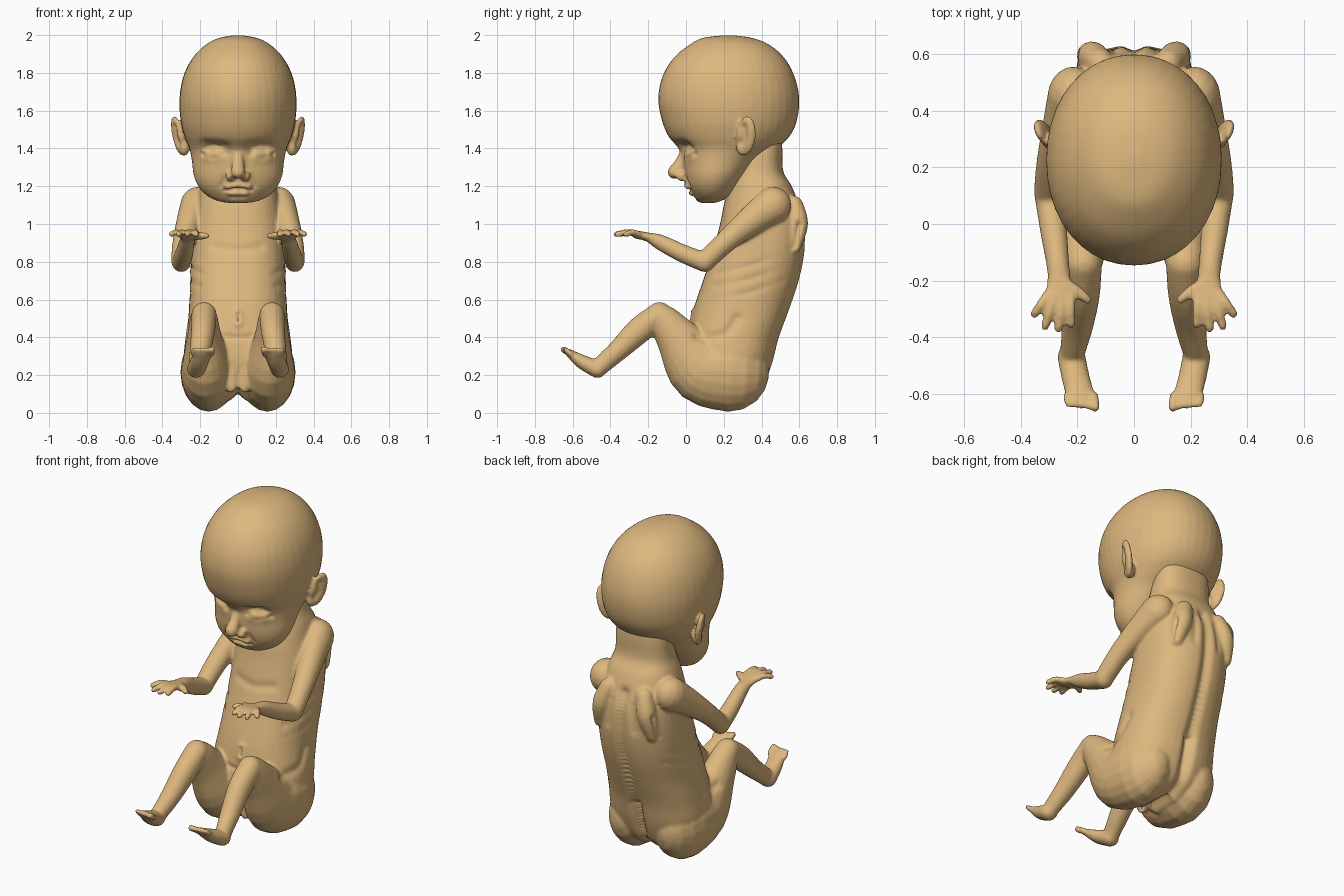
import bpy, bmesh, math
from mathutils import Vector, Matrix, kdtree

SKIN = bpy.data.materials.new("skin")
SKIN.diffuse_color = (0.73, 0.48, 0.21, 1)


def spline(rows, k=5):
    """Catmull-Rom interpolation of tuples of numbers"""
    out = []
    for i in range(len(rows) - 1):
        a, b, c, d = (rows[max(0, min(len(rows) - 1, i + j))] for j in (-1, 0, 1, 2))
        for s in range(k):
            t = s / k
            out.append(tuple(0.5 * (2*q + (r-p)*t + (2*p-5*q+4*r-w)*t*t + (3*q-p-3*r+w)*t**3)
                             for p, q, r, w in zip(a, b, c, d)))
    return out + [tuple(rows[-1])]


def skin_rings(bm, rings, n=28, power=2.0):
    """Bridge (centre, u, v) ellipses into a closed skin"""
    e, loops = 2 / power, []
    for c, u, v in rings:
        loop = []
        for i in range(n):
            a = 2 * math.pi * i / n
            x, y = math.cos(a), math.sin(a)
            loop.append(bm.verts.new(c + u * math.copysign(abs(x)**e, x) + v * math.copysign(abs(y)**e, y)))
        loops.append(loop)
    for a, b in zip(loops, loops[1:]):
        for i in range(n):
            bm.faces.new((a[i], a[(i+1) % n], b[(i+1) % n], b[i]))
    bm.faces.new(loops[0][::-1])
    bm.faces.new(loops[-1])


def slices(bm, rows, power):
    """Horizontal slices: z, front y, back y, half width"""
    skin_rings(bm, [(Vector((0, (f+b)/2, z)), Vector((w, 0, 0)), Vector((0, (b-f)/2, 0)))
                    for z, f, b, w in spline(rows)], 40, power)


def limb(bm, rows, s=1, ref=(1, 0, 0)):
    """Round-ended tube through (x, y, z, half width, half depth)"""
    p = spline([(r[0]*s, *r[1:4], r[-1]) for r in rows], 4)
    pts, rings, ref = [Vector(q[:3]) for q in p], [], Vector(ref)

    def ring(i, k=1.0, shift=0.0):
        t = (pts[min(i+1, len(pts)-1)] - pts[max(i-1, 0)]).normalized()
        u = (ref - t * ref.dot(t)).normalized()
        rings.append((pts[i] + t * shift, u * p[i][3] * k, t.cross(u) * p[i][4] * k))
    cap = [(math.cos(a), math.sin(a)) for a in (1.45, 1.15, 0.8, 0.4)]
    for c, h in cap:
        ring(0, c, -h * p[0][4])
    for i in range(len(pts)):
        ring(i)
    for c, h in cap[::-1]:
        ring(len(pts) - 1, c, h * p[-1][4])
    skin_rings(bm, rings, 20)


def blob(bm, c, r, rot=(0, 0, 0)):
    m = Matrix.Translation(c)
    for a, ax in zip(rot, "XYZ"):
        m = m @ Matrix.Rotation(a, 4, ax)
    bmesh.ops.create_uvsphere(bm, u_segments=28, v_segments=18, radius=1, matrix=m @ Matrix.Diagonal((*r, 1)))


def fuse(bm, name, voxel, smooth):
    """Merge the overlapping parts into one smooth surface"""
    bmesh.ops.recalc_face_normals(bm, faces=bm.faces)
    me = bpy.data.meshes.new(name)
    bm.to_mesh(me)
    bm.free()
    ob = bpy.data.objects.new(name, me)
    bpy.context.collection.objects.link(ob)
    m = ob.modifiers.new("fuse", "REMESH")
    m.mode, m.voxel_size = "VOXEL", voxel
    m = ob.modifiers.new("soften", "SMOOTH")
    m.factor, m.iterations = 0.5, smooth
    dg = bpy.context.evaluated_depsgraph_get()
    new = bpy.data.meshes.new_from_object(ob.evaluated_get(dg))
    ob.modifiers.clear()
    ob.data = new
    new.materials.clear()
    new.materials.append(SKIN)
    return ob


def carve(ob, marks):
    """Push the skin in (or out, if negative) along soft strokes: path, radius, depth, mirrored"""
    bm = bmesh.new()
    bm.from_mesh(ob.data)
    bm.verts.ensure_lookup_table()
    for path, r, depth, both in marks:
        bm.normal_update()
        kd = kdtree.KDTree(len(bm.verts))
        for v in bm.verts:
            kd.insert(v.co, v.index)
        kd.balance()
        near = {}
        for s in ((1, -1) if both else (1,)):
            for x, y, z in spline(path, 10):
                for _, i, d in kd.find_range((x*s, y, z), 2.2 * r):
                    near[i] = min(d, near.get(i, 9))
        for i, d in near.items():
            v = bm.verts[i]
            v.co -= v.normal * depth * math.exp(-(d / r)**2 * 1.3)
    for f in bm.faces:
        f.smooth = True
    bm.to_mesh(ob.data)
    bm.free()


# Head: cranium tapering to the chin
bm = bmesh.new()
slices(bm, [(1.999, .2, .25, .02), (1.985, .09, .35, .1), (1.95, .02, .44, .17), (1.88, -.065, .52, .24),
            (1.78, -.125, .575, .29), (1.66, -.147, .6, .31), (1.54, -.125, .585, .303), (1.46, -.09, .545, .282),
            (1.40, -.04, .48, .258), (1.34, -.02, .4, .245), (1.26, -.01, .33, .235), (1.20, .005, .285, .21),
            (1.15, .035, .24, .165), (1.12, .06, .18, .10), (1.11, .09, .14, .03)], 2.1)
# Nose and ears
limb(bm, [(0, .0, 1.38, .03), (0, -.03, 1.32, .032), (0, -.06, 1.275, .038)])
for s in (1, -1):
    blob(bm, (.04*s, -.02, 1.252), (.028, .035, .026))
    blob(bm, (.318*s, .318, 1.468), (.024, .055, .108), (-.1, .22*s, -.35*s))
    blob(bm, (.285*s, .30, 1.41), (.03, .035, .05))
head = fuse(bm, "head", .009, 5)
carve(head, [
    ([(.09, -.02, 1.395), (.15, .0, 1.395)], .05, .03, True),                 # eye sockets
    ([(.1, .0, 1.37), (.155, .025, 1.37)], .038, -.02, True),                 # eyelids
    ([(.065, .0, 1.375), (.12, .01, 1.352), (.19, .05, 1.37)], .013, .012, True),  # closed eyes
    ([(.07, .01, 1.41), (.13, .01, 1.413), (.18, .04, 1.40)], .013, .008, True),   # lid folds
    ([(.03, -.055, 1.228), (.02, -.075, 1.233)], .014, .012, True),           # nostrils
    ([(.065, -.01, 1.25), (.09, .01, 1.20)], .018, .010, True),               # cheek folds
    ([(-.055, .01, 1.198), (0, .0, 1.205), (.055, .01, 1.198)], .018, -.014, False),  # lips
    ([(-.04, .03, 1.165), (.04, .03, 1.165)], .016, -.012, False),
    ([(-.07, .03, 1.18), (0, .01, 1.184), (.07, .03, 1.18)], .011, .016, False),
    ([(-.03, .05, 1.145), (.03, .05, 1.145)], .015, .007, False),
    ([(.345, .3, 1.51), (.335, .305, 1.46), (.315, .295, 1.43)], .026, .018, True),   # ear hollows
])

# Torso and neck
bm = bmesh.new()
slices(bm, [(1.5, .32, .5, .15), (1.4, .3, .51, .165), (1.28, .26, .515, .175), (1.2, .23, .56, .2),
            (1.1, .2, .6, .22), (1.0, .18, .63, .24), (.85, .14, .63, .25), (.7, .09, .6, .255),
            (.55, .04, .55, .26), (.4, .01, .495, .278), (.25, .0, .455, .285), (.13, .05, .40, .22),
            (.06, .12, .3, .12)], 2.4)
for s in (1, -1):
    # Thigh, shin and foot
    limb(bm, [(.155, .23, .215, .15, .21), (.165, .08, .24, .135, .185), (.178, -.04, .39, .095, .12),
              (.18, -.115, .49, .075, .085), (.18, -.14, .52, .067, .067)], s)
    limb(bm, [(.18, -.14, .52, .067), (.185, -.25, .435, .064, .07), (.2, -.36, .33, .056),
              (.215, -.44, .26, .046, .05), (.222, -.47, .23, .046)], s)
    limb(bm, [(.222, -.468, .23, .05, .046), (.205, -.55, .27, .05, .038), (.185, -.62, .318, .052, .02)], s)
    for i in range(5):
        x = .137 + .024 * i
        r = .018 if i == 0 else .0135
        limb(bm, [(x + .006, -.61, .312, r), (x, -.648 + .003*i, .335, r)], s)
    # Upper arm, forearm and palm
    limb(bm, [(.22, .46, 1.1, .085, .098), (.25, .36, 1.03, .072, .08), (.285, .22, .915, .06),
              (.3, .12, .82, .054), (.3, .1, .797, .052)], s)
    limb(bm, [(.3, .1, .797, .052), (.285, -.02, .845, .048), (.27, -.14, .905, .041),
              (.265, -.2, .93, .042, .025), (.265, -.265, .945, .058, .021)], s)
    # Fingers and thumb
    for x0, x1, y1 in ((.225, .222, -.355), (.25, .268, -.37), (.28, .315, -.362), (.305, .352, -.318)):
        limb(bm, [(x0, -.25, .945, .018), ((x0+x1)/2, (y1-.25)/2, .956, .017), (x1, y1, .945, .016)], s)
    limb(bm, [(.245, -.215, .935, .024), (.2, -.24, .937, .021), (.165, -.268, .937, .016)], s, (0, 0, 1))
    # Shoulder blade
    limb(bm, [(.12, .57, 1.1, .05), (.15, .592, 1.0, .055), (.175, .575, .88, .035)], s)
    # Crotch folds
    limb(bm, [(.028, .03, .24, .03), (.03, .03, .13, .03)], s)
body = fuse(bm, "body", .0085, 7)
carve(body, [
    ([(0, .6, 1.1), (0, .63, .9), (0, .6, .7), (0, .5, .42)], .035, .022, False),      # spine
    ([(0, .48, .37), (0, .42, .2), (0, .3, .08), (0, .15, .06), (0, .05, .1)], .035, .05, False),  # cleft
    ([(.215, .60, 1.0), (.225, .585, .93), (.225, .57, .87)], .022, .03, True),        # below shoulder blade
    ([(.07, .63, 1.05), (.09, .64, .9)], .025, .012, True),
    ([(0, .03, .53), (0, .02, .48)], .028, -.014, False),                              # navel
    ([(0, .015, .525), (0, .01, .49)], .013, .022, False),
    ([(-.12, .16, .88), (0, .15, .86), (.12, .16, .88)], .03, .008, False),            # chest edge
    ([(-.12, .02, .41), (0, .01, .4), (.12, .02, .41)], .016, .008, False),            # belly fold
    ([(.265, .27, .5), (.28, .2, .42), (.25, .06, .40)], .03, .012, True),             # hip fold
] + [([(.2, .5, z), (.255, .34, z - .06), (.2, .16, z - .1)], .02, .005, True) for z in (.84, .77, .70)])  # ribs
